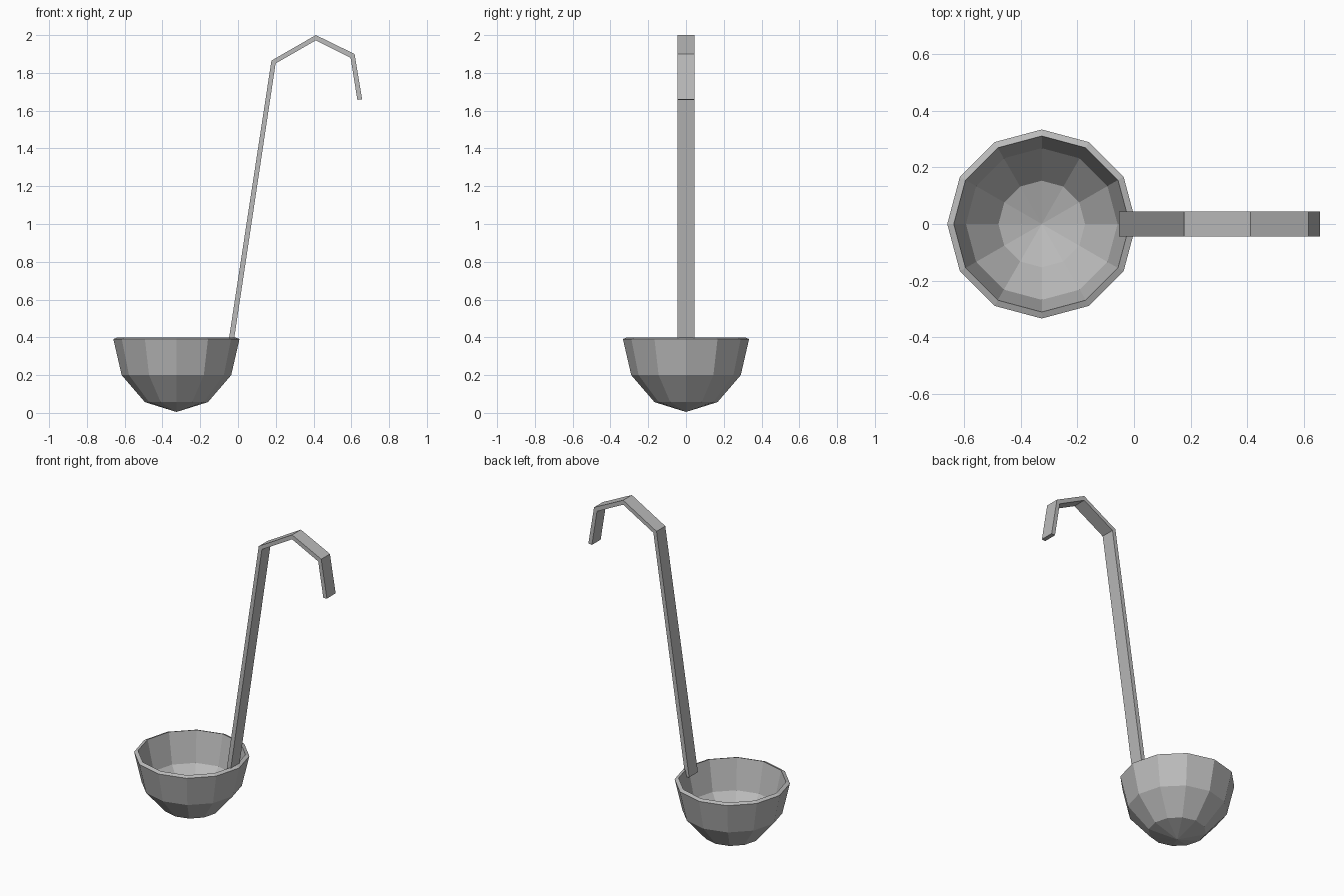
import bpy
import bmesh
from math import cos, sin, tau

cube = bpy.data.objects.get("Cube")
if cube:
    bpy.data.objects.remove(cube, do_unlink=True)

# Brushed steel colour
steel = bpy.data.materials.new("steel_grey")
steel.use_nodes = True
colour = (0.5, 0.5, 0.5, 1)
steel.diffuse_color = colour
steel.node_tree.nodes["Principled BSDF"].inputs["Base Color"].default_value = colour


def finish(name, bm):
    bmesh.ops.recalc_face_normals(bm, faces=bm.faces)
    mesh = bpy.data.meshes.new(name)
    bm.to_mesh(mesh)
    bm.free()
    mesh.materials.append(steel)
    obj = bpy.data.objects.new(name, mesh)
    bpy.context.collection.objects.link(obj)
    return obj


def lathe(name, centre_x, profile, sides):
    """Revolve (radius, height) points; the two ends lie on the axis."""
    bm = bmesh.new()
    first = bm.verts.new((centre_x, 0, profile[0][1]))
    last = bm.verts.new((centre_x, 0, profile[-1][1]))
    rings = [[bm.verts.new((centre_x + r * cos(tau * i / sides),
                            r * sin(tau * i / sides), z))
              for i in range(sides)] for r, z in profile[1:-1]]
    for i in range(sides):
        j = (i + 1) % sides
        bm.faces.new((first, rings[0][i], rings[0][j]))
        bm.faces.new((last, rings[-1][j], rings[-1][i]))
        for low, high in zip(rings, rings[1:]):
            bm.faces.new((low[i], low[j], high[j], high[i]))
    return finish(name, bm)


def strip(name, outer, inner, half_width):
    """Bent flat bar between two matching paths in the xz plane."""
    bm = bmesh.new()
    sections = [[bm.verts.new((x, y, z)) for (x, z), y in
                 ((a, -half_width), (a, half_width),
                  (b, half_width), (b, -half_width))]
                for a, b in zip(outer, inner)]
    for s, t in zip(sections, sections[1:]):
        for i in range(4):
            j = (i + 1) % 4
            bm.faces.new((s[i], s[j], t[j], t[i]))
    bm.faces.new(sections[0])
    bm.faces.new(sections[-1])
    return finish(name, bm)


# Twelve-sided bowl: outside from the base to the rim, then back down inside
lathe("ladle_bowl", -0.326,
      [(0, 0.005), (0.167, 0.057), (0.29, 0.2), (0.334, 0.391),
       (0.311, 0.4), (0.268, 0.21), (0.153, 0.08), (0, 0.032)], 12)

# Long handle bent into a hanging hook
strip("hooked_handle",
      [(-0.053, 0.36), (0.177, 1.865), (0.412, 2.0), (0.617, 1.9), (0.657, 1.66)],
      [(-0.026, 0.356), (0.199, 1.85), (0.412, 1.972), (0.596, 1.88), (0.632, 1.657)],
      0.044)
